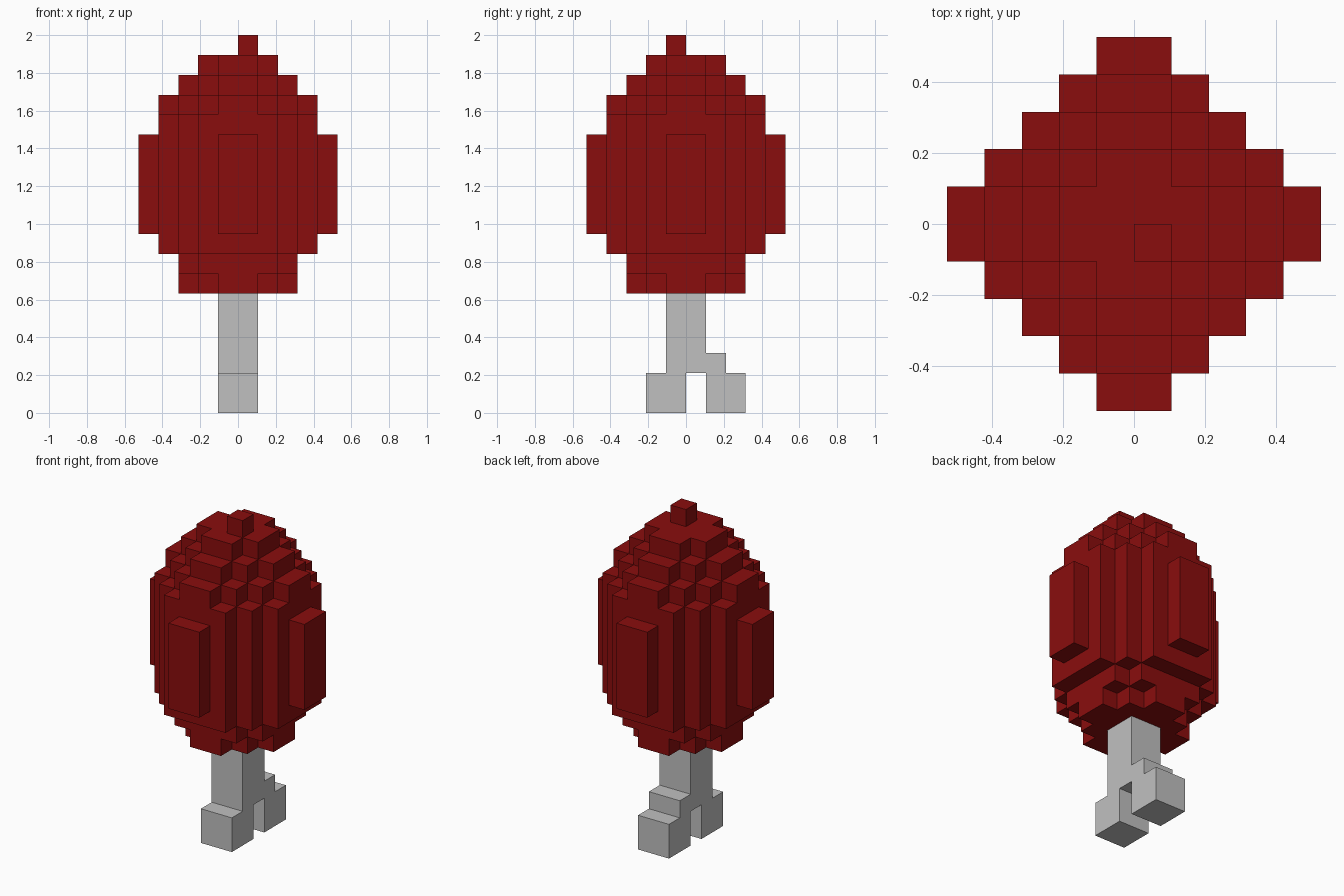
import bpy, bmesh, math
from mathutils import Vector

U = 2 / 19  # edge length of one block

if "Cube" in bpy.data.objects:
    bpy.data.objects.remove(bpy.data.objects["Cube"])


def make_material(name, rgb):
    mat = bpy.data.materials.new(name)
    mat.use_nodes = True
    mat.diffuse_color = (*rgb, 1)
    mat.node_tree.nodes["Principled BSDF"].inputs["Base Color"].default_value = (*rgb, 1)
    return mat


def box(x0, x1, y0, y1, z0, z1):
    """Set of unit blocks filling a box."""
    return {(x, y, z) for x in range(x0, x1) for y in range(y0, y1) for z in range(z0, z1)}


def diamond(reach, limit, z0, z1):
    """Stepped diamond slab; limit trims its four tips."""
    cells = set()
    for x, y, z in box(-limit, limit, -limit, limit, z0, z1):
        i, j = max(x, -x - 1), max(y, -y - 1)
        if i + j < reach:
            cells.add((x, y, z))
    return cells


def build(name, cells, mat):
    """Outer skin of a set of blocks, with flat areas merged."""
    bm = bmesh.new()
    for cell in cells:
        centre = Vector(cell) + Vector((.5, .5, .5))
        for axis in range(3):
            for sign in (-1, 1):
                n = Vector((0, 0, 0))
                n[axis] = sign
                if tuple(int(c + d) for c, d in zip(cell, n)) in cells:
                    continue
                u = Vector((n.y, n.z, n.x))
                v = n.cross(u)
                corners = (-u - v, u - v, u + v, v - u)
                bm.faces.new([bm.verts.new((centre + (n + c) / 2) * U) for c in corners])
    bmesh.ops.remove_doubles(bm, verts=bm.verts, dist=U / 100)
    bmesh.ops.dissolve_limit(bm, angle_limit=math.radians(1), verts=bm.verts, edges=bm.edges)
    mesh = bpy.data.meshes.new(name)
    bm.to_mesh(mesh)
    bm.free()
    mesh.materials.append(mat)
    obj = bpy.data.objects.new(name, mesh)
    bpy.context.collection.objects.link(obj)
    return obj


red = make_material("deep_red", (0.254, 0.004, 0.004))
grey = make_material("light_grey", (0.527, 0.527, 0.527))

# Rounded body: slabs as (reach, limit, bottom, top)
slabs = [(3, 3, 6, 7), (4, 3, 7, 8), (5, 4, 8, 9), (5, 5, 9, 14),
         (5, 4, 14, 15), (4, 4, 15, 16), (3, 3, 16, 17), (2, 2, 17, 18)]
build("body", set().union(*(diamond(*s) for s in slabs)), red)

# Off-centre tip on top
build("top_tip", box(0, 1, -1, 0, 18, 19), red)

# Post with a front foot and a stepped back foot
post = box(-1, 1, -1, 1, 2, 6)
front_foot = box(-1, 1, -2, 0, 0, 2)
back_foot = box(-1, 1, 1, 3, 0, 2) | box(-1, 1, 1, 2, 2, 3)
build("post_and_feet", post | front_foot | back_foot, grey)
